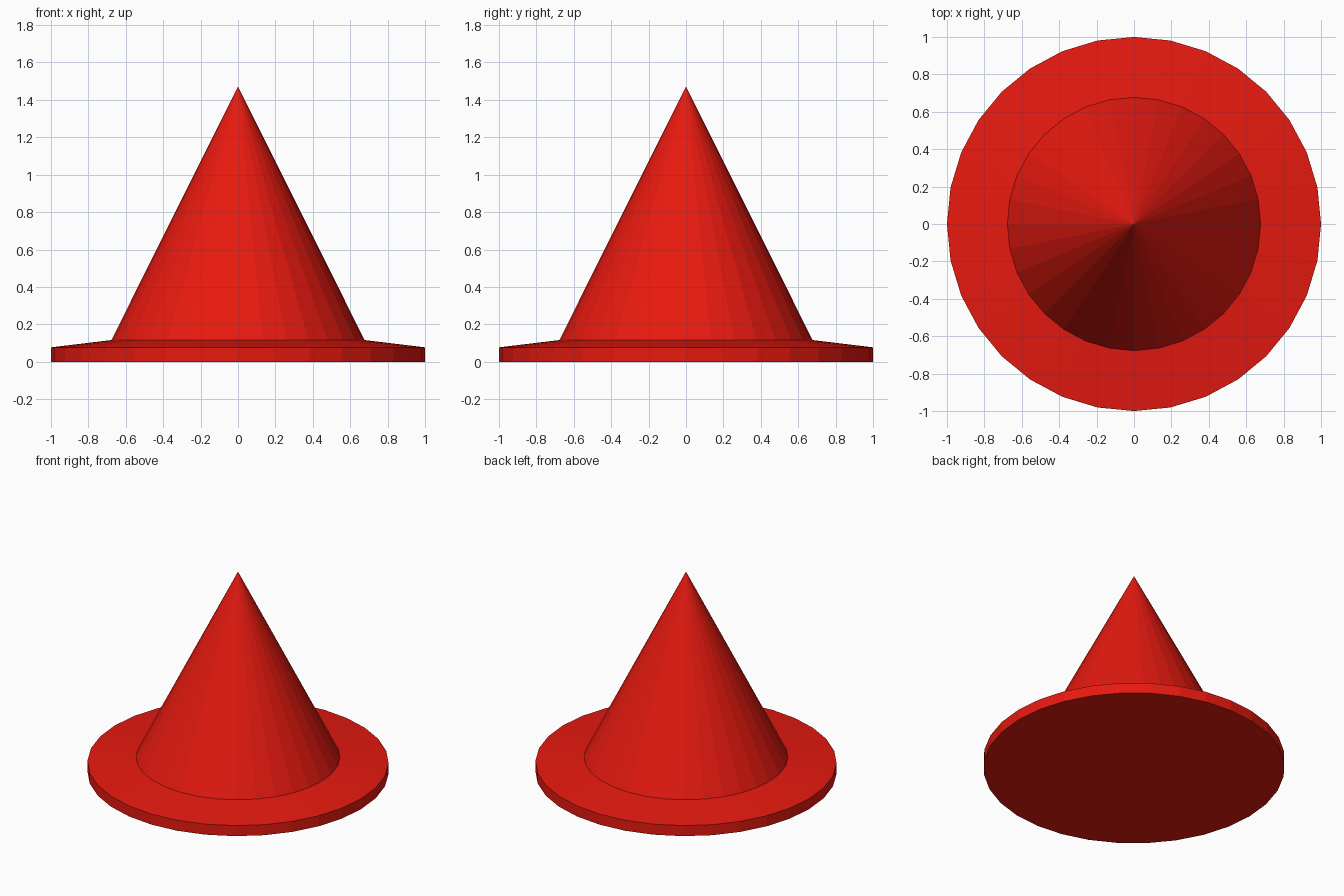
import bpy, bmesh
from math import cos, sin, tau

if "Cube" in bpy.data.objects:
    bpy.data.objects.remove(bpy.data.objects["Cube"])

SIDES = 32

red = bpy.data.materials.new("red")
red.diffuse_color = (0.8, 0.01, 0.005, 1)
red.use_nodes = True
red.node_tree.nodes["Principled BSDF"].inputs["Base Color"].default_value = red.diffuse_color


def ring(bm, radius, z):
    return [bm.verts.new((radius * cos(tau * i / SIDES), radius * sin(tau * i / SIDES), z))
            for i in range(SIDES)]


# Cone hat: flat bottom, brim edge, sloping brim top, pointed crown
bm = bmesh.new()
rings = [ring(bm, r, z) for r, z in [(1, 0), (1, 0.077), (0.677, 0.116)]]
apex = bm.verts.new((0, 0, 1.472))
bm.faces.new(rings[0][::-1])
for i in range(SIDES):
    j = (i + 1) % SIDES
    for low, high in zip(rings, rings[1:]):
        bm.faces.new((low[i], low[j], high[j], high[i]))
    bm.faces.new((rings[-1][i], rings[-1][j], apex))

mesh = bpy.data.meshes.new("cone_with_brim")
bm.to_mesh(mesh)
bm.free()
mesh.materials.append(red)
bpy.context.collection.objects.link(bpy.data.objects.new("cone_with_brim", mesh))
